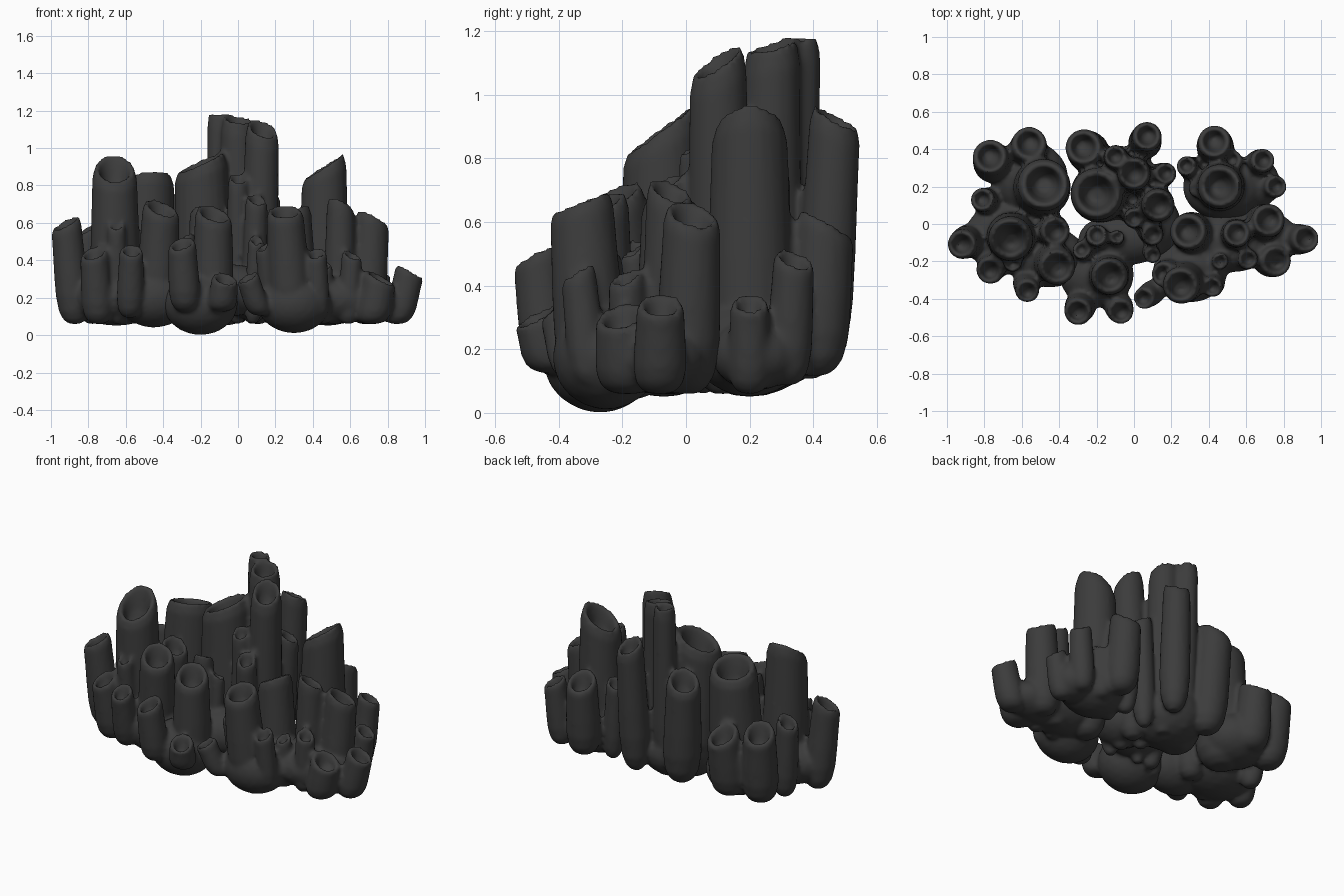
import bpy, bmesh, math
from mathutils import Vector, Matrix

cube = bpy.data.objects.get("Cube")
if cube:
    bpy.data.objects.remove(cube)

charcoal = bpy.data.materials.new("charcoal")
charcoal.use_nodes = True
GREY = (0.045, 0.045, 0.045, 1)
charcoal.diffuse_color = GREY
charcoal.node_tree.nodes["Principled BSDF"].inputs["Base Color"].default_value = GREY

SIDES = 20
# wall profile: fraction of height, fraction of radius
WALL = [(0, .4), (.04, .75), (.12, 1), (.28, 1.12), (.5, 1.1), (.75, 1.04), (.93, 1), (1, .86)]
# cup profile: depth in radii below the rim, fraction of radius
CUP = [(.05, .7), (.4, .6), (.9, .5), (1.3, .3)]


def add_tube(bm, hub, x, y, r, top, tilt=None):
    """Hollow tube leaning out from the hub, with a slanted mouth."""
    out = Vector((x - hub[0], y - hub[1], 0))
    foot = Vector((x, y, .06 + .3 * max(0, abs(y) - .25))) - out * .16
    slope = Vector(tilt).to_3d() if tilt else out.normalized() * .55
    drop = slope.length * r * .85
    head = Vector((x, y, top - drop))
    rings = [(foot.lerp(head, t), f * r, t ** 4) for t, f in WALL]
    rings += [(head - Vector((0, 0, d * r)), f * r, 1) for d, f in CUP]
    loops = []
    for centre, radius, slant in rings:
        loop = []
        for i in range(SIDES):
            a = math.tau * i / SIDES
            p = Vector((math.cos(a), math.sin(a), 0)) * radius
            p.z = -p.dot(slope) * slant
            loop.append(bm.verts.new(centre + p))
        loops.append(loop)
    for a, b in zip(loops, loops[1:]):
        for i in range(SIDES):
            j = (i + 1) % SIDES
            bm.faces.new((a[i], a[j], b[j], b[i]))
    bm.faces.new(loops[0][::-1])
    bm.faces.new(loops[-1])


def add_lump(bm, x, y, rx, ry, low, high):
    """Rounded mass joining the feet of the tubes."""
    m = Matrix.Translation((x, y, (low + high) / 2)) @ Matrix.Diagonal((rx, ry, (high - low) / 2, 1))
    bmesh.ops.create_icosphere(bm, subdivisions=3, radius=1, matrix=m)


def cluster(name, hub, lumps, tubes):
    bm = bmesh.new()
    for lump in lumps:
        add_lump(bm, *lump)
    for tube in tubes:
        add_tube(bm, hub, *tube)
    mesh = bpy.data.meshes.new(name)
    bm.to_mesh(mesh)
    bm.free()
    mesh.materials.append(charcoal)
    obj = bpy.data.objects.new(name, mesh)
    bpy.context.collection.objects.link(obj)
    # fuse the tubes and soften the joints
    fuse = obj.modifiers.new("fuse", 'REMESH')
    fuse.mode = 'VOXEL'
    fuse.voxel_size = .014
    fuse.use_smooth_shade = True
    soften = obj.modifiers.new("soften", 'SMOOTH')
    soften.factor = .5
    soften.iterations = 4


# x, y, radius, top height, optional mouth slope
cluster("left_hand_tubes", (-.62, .05),
        [(-.65, -.07, .26, .2, .05, .36), (-.55, .24, .2, .2, .07, .38), (-.45, -.18, .2, .16, .04, .36)],
        [(-.77, .36, .095, .6), (-.56, .43, .095, .56), (-.48, .21, .14, .88, (-.1, .3)),
         (-.81, .13, .065, .58), (-.92, -.11, .08, .64), (-.77, -.25, .075, .48),
         (-.66, -.08, .12, .97, (.05, -.75)), (-.57, -.36, .065, .49), (-.41, -.23, .1, .73),
         (-.65, -.21, .05, .62), (-.42, -.04, .08, .71)])

cluster("front_tubes", (-.18, -.2),
        [(-.2, -.27, .2, .18, 0, .34), (-.05, -.08, .25, .14, .1, .38)],
        [(-.3, -.47, .075, .53), (-.07, -.47, .07, .34), (-.13, -.28, .1, .7),
         (-.2, -.06, .06, .7), (-.09, -.07, .04, .6), (-.28, -.14, .05, .55)])

cluster("middle_tubes", (-.03, .18),
        [(-.08, .2, .22, .22, .05, .4), (.08, 0, .17, .18, .08, .38)],
        [(-.27, .41, .1, .82), (.07, .47, .08, .97), (-.2, .16, .14, .98, (-.45, -.1)),
         (0, .27, .09, 1.18, (.15, -.25)), (-.1, .36, .065, 1.19, (.05, .05)),
         (.13, .1, .09, 1.16, (.3, -.6)), (.17, .27, .06, .8), (0, .03, .055, .87),
         (.1, -.06, .06, .76), (.1, -.17, .045, .54)])

cluster("right_back_tubes", (.47, .2),
        [(.48, .2, .22, .18, .05, .36), (.65, .22, .13, .14, .07, .3)],
        [(.46, .2, .12, .97, (-.65, -.05)), (.43, .44, .09, .64), (.28, .31, .055, .6),
         (.69, .34, .065, .52), (.76, .2, .06, .38), (.34, .19, .05, .55), (.52, .34, .06, .45)])

cluster("right_front_tubes", (.48, -.1),
        [(.3, -.25, .2, .17, .01, .34), (.5, -.1, .28, .16, .06, .32), (.7, -.08, .18, .15, .06, .28)],
        [(.29, -.04, .1, .7), (.55, -.05, .075, .74), (.72, .02, .09, .67),
         (.76, -.2, .085, .35), (.92, -.08, .075, .38), (.61, -.19, .055, .46),
         (.25, -.33, .1, .7, (0, -.4)), (.42, -.34, .055, .47), (.05, -.4, .06, .34),
         (.46, -.2, .045, .4), (.16, -.27, .07, .52)])
